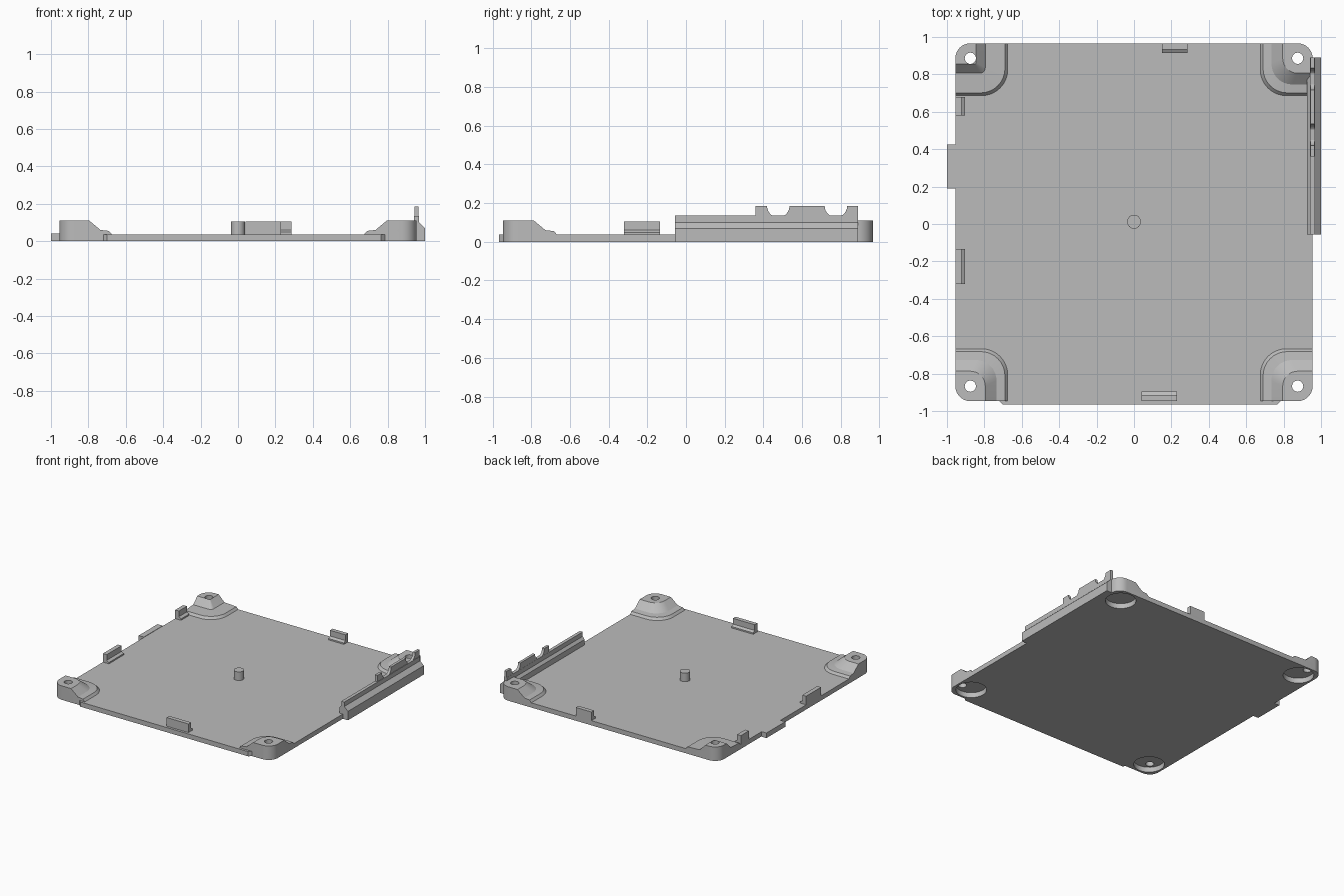
import bpy, bmesh, math
from mathutils import Vector

if "Cube" in bpy.data.objects:
    bpy.data.objects.remove(bpy.data.objects["Cube"], do_unlink=True)

grey = bpy.data.materials.new("plain grey")
grey.use_nodes = True
grey.diffuse_color = (0.5, 0.5, 0.5, 1)
grey.node_tree.nodes["Principled BSDF"].inputs["Base Color"].default_value = (0.5, 0.5, 0.5, 1)

LEFT, RIGHT, FRONT, BACK = -0.955, 0.955, -0.947, 0.966
TOP = 0.037


def loft(name, loops):
    """Skin a stack of matching closed loops and cap both ends."""
    bm = bmesh.new()
    rings = [[bm.verts.new(p) for p in loop] for loop in loops]
    n = len(rings[0])
    for a, b in zip(rings, rings[1:]):
        for i in range(n):
            j = (i + 1) % n
            bm.faces.new((a[i], a[j], b[j], b[i]))
    bm.faces.new(rings[0])
    bm.faces.new(rings[-1])
    bmesh.ops.recalc_face_normals(bm, faces=bm.faces)
    mesh = bpy.data.meshes.new(name)
    bm.to_mesh(mesh)
    bm.free()
    obj = bpy.data.objects.new(name, mesh)
    bpy.context.collection.objects.link(obj)
    mesh.materials.append(grey)
    return obj


def arc(cx, cy, r, start, end, steps):
    angles = [math.radians(start + (end - start) * i / steps) for i in range(steps + 1)]
    return [(cx + r * math.cos(a), cy + r * math.sin(a)) for a in angles]


def rounded_box(x0, x1, y0, y1, r):
    return (arc(x0 + r, y0 + r, r, 180, 270, 8) + arc(x1 - r, y0 + r, r, 270, 360, 8)
            + arc(x1 - r, y1 - r, r, 0, 90, 8) + arc(x0 + r, y1 - r, r, 90, 180, 8))


def prism(name, outline, z0, z1):
    return loft(name, [[(x, y, z) for x, y in outline] for z in (z0, z1)])


def cylinder(name, x, y, r, z0, z1):
    return prism(name, arc(x, y, r, 0, 348.75, 31), z0, z1)


def combine(obj, other, operation):
    mod = obj.modifiers.new("combine", "BOOLEAN")
    mod.operation, mod.object, mod.solver = operation, other, "EXACT"
    bpy.context.view_layer.objects.active = obj
    bpy.ops.object.modifier_apply(modifier=mod.name)
    bpy.data.objects.remove(other, do_unlink=True)


def smooth(obj):
    bpy.ops.object.select_all(action="DESELECT")
    obj.select_set(True)
    bpy.context.view_layer.objects.active = obj
    bpy.ops.object.shade_smooth_by_angle(angle=math.radians(25))


# Base plate with front lip
plate = prism("base_plate", rounded_box(LEFT, RIGHT, FRONT, BACK, 0.08), 0, TOP)
lip = [(-0.72, -0.93), (-0.72, FRONT), (-0.70, BACK * -1), (0.765, BACK * -1),
       (0.785, FRONT), (0.785, -0.93)]
combine(plate, prism("front_lip", lip, 0, TOP), "UNION")

# Stepped corner bosses: reach from the corner, inner radius, height
STEPS = [(0.28, 0.14, TOP), (0.265, 0.13, 0.055), (0.22, 0.11, 0.06), (0.16, 0.08, 0.11)]
SHARP = STEPS[:2] + [(0.16, 0.03, 0.06), (0.11, 0.005, 0.11)]
corners = [(x, y, -1 if x > 0 else 1, -1 if y > 0 else 1)
           for x in (LEFT, RIGHT) for y in (FRONT, BACK)]
for x, y, sx, sy in corners:
    loops = []
    for d, r, z in (SHARP if x < 0 < y else STEPS):
        outline = (arc(0.08, 0.08, 0.08, 180, 270, 8) + [(d, 0)]
                   + arc(d - r, d - r, r, 0, 90, 8) + [(0, d)])
        loops.append([(x + sx * u, y + sy * v, z) for u, v in outline])
    combine(plate, loft("corner_boss", loops), "UNION")

# Screw holes and the foot recesses beneath them
for x, y, sx, sy in corners:
    hx, hy = x + sx * 0.08, y + sy * 0.08
    combine(plate, cylinder("foot_recess", hx + sx * 0.045, hy + sy * 0.045, 0.11, -0.05, 0.04),
            "DIFFERENCE")
    combine(plate, cylinder("screw_hole", hx, hy, 0.03, -0.05, 0.2), "DIFFERENCE")
smooth(plate)

# Centre pin
smooth(cylinder("centre_pin", 0, 0.012, 0.037, TOP, 0.105))

# Edge clips: (distance inward, height) profile swept along the edge
CLIP = [(0, TOP), (0, 0.105), (0.033, 0.105), (0.033, 0.06), (0.052, 0.048), (0.052, TOP)]


def clip(name, origin, inward, along, length):
    o, i, a = Vector(origin), Vector(inward), Vector(along)
    up = Vector((0, 0, 1))
    loft(name, [[o + i * d + up * z + a * t for d, z in CLIP] for t in (0, length)])


clip("right_clip_front", (LEFT, -0.32, 0), (1, 0, 0), (0, 1, 0), 0.185)
clip("right_clip_back", (LEFT, 0.58, 0), (1, 0, 0), (0, 1, 0), 0.1)
clip("back_clip", (0.15, BACK, 0), (0, -1, 0), (1, 0, 0), 0.135)
clip("front_clip", (0.04, FRONT, 0), (0, 1, 0), (1, 0, 0), 0.19)

# Right side tab
tab = [(-1, 0.19), (LEFT, 0.19), (LEFT, 0.425), (-1, 0.425)]
prism("right_tab", tab, 0, 0.04)

# Left side rail
RAIL = [(RIGHT, 0), (1, 0), (1, 0.07), (0.968, 0.10), (0.968, 0.135), (0.942, 0.135),
        (0.942, 0.10), (0.925, 0.08), (0.925, TOP), (RIGHT, TOP)]
loft("left_rail", [[(x, y, z) for x, z in RAIL] for y in (-0.057, 0.89)])

# Notched cable crest on the rail
crest = [(0.36, 0.125), (0.36, 0.185)]
for centre in (0.477, 0.775):
    crest += arc(centre, 0.185, 0.058, 180, 360, 14)
crest += [(0.89, 0.185), (0.89, 0.125)]
smooth(loft("cable_crest", [[(x, y, z) for y, z in crest] for x in (0.943, 0.964)]))
